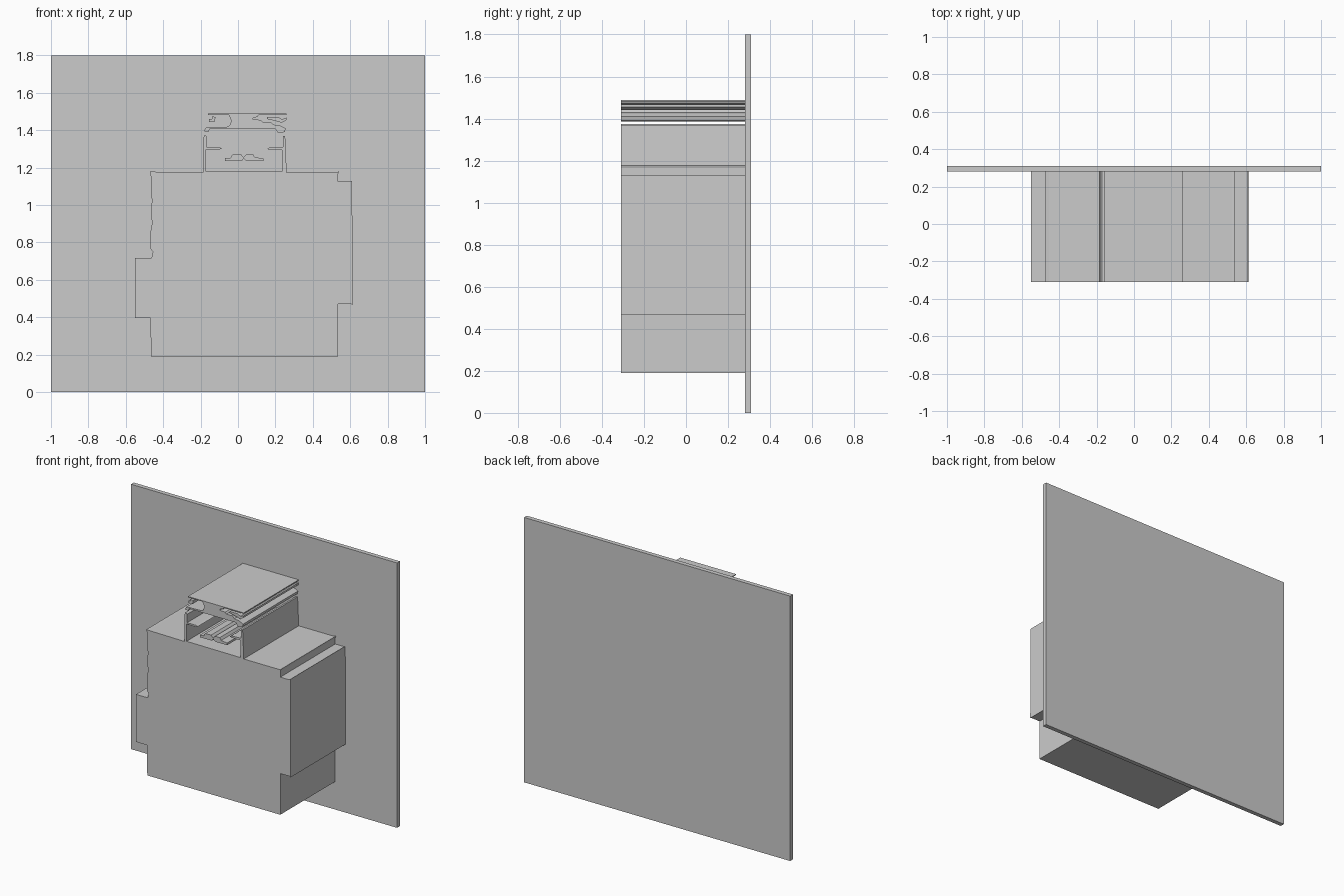
import bpy, bmesh

FRONT, BACK, PANEL_BACK = -0.31, 0.28, 0.31


def extrude_profile(name, points, y0=FRONT, y1=BACK):
    """Extrude an (x, z) outline along y."""
    bm = bmesh.new()
    face = bm.faces.new([bm.verts.new((x, y0, z)) for x, z in points])
    res = bmesh.ops.extrude_face_region(bm, geom=[face])
    verts = [g for g in res["geom"] if isinstance(g, bmesh.types.BMVert)]
    bmesh.ops.translate(bm, verts=verts, vec=(0, y1 - y0, 0))
    bmesh.ops.recalc_face_normals(bm, faces=bm.faces)
    mesh = bpy.data.meshes.new(name)
    bm.to_mesh(mesh)
    bm.free()
    obj = bpy.data.objects.new(name, mesh)
    bpy.context.collection.objects.link(obj)
    return obj


# Flat panel behind everything
extrude_profile("back_panel", [(-1, 0), (1, 0), (1, 1.8), (-1, 1.8)], BACK, PANEL_BACK)

# Main block with side ledges and the two thin upright walls with inward fins
right_side = [(0.535, 0.19), (0.535, 0.47), (0.605, 0.47), (0.613, 0.465),
              (0.61, 1.13), (0.60, 1.125), (0.535, 1.125), (0.535, 1.165),
              (0.54, 1.18), (0.525, 1.175)]
right_wall = [(0.26, 1.175), (0.255, 1.30), (0.252, 1.37), (0.24, 1.37),
              (0.24, 1.31), (0.17, 1.308), (0.155, 1.30), (0.17, 1.295),
              (0.235, 1.295), (0.235, 1.178)]
left_wall = [(-0.17, 1.18), (-0.17, 1.298), (-0.10, 1.296), (-0.085, 1.303),
             (-0.10, 1.308), (-0.165, 1.308), (-0.165, 1.365), (-0.178, 1.375),
             (-0.185, 1.36), (-0.186, 1.175)]
left_side = [(-0.455, 1.178), (-0.472, 1.18), (-0.465, 1.15), (-0.465, 1.04),
             (-0.458, 1.03), (-0.465, 0.99), (-0.46, 0.90), (-0.467, 0.86),
             (-0.467, 0.765), (-0.455, 0.75), (-0.462, 0.718), (-0.55, 0.718),
             (-0.55, 0.395), (-0.468, 0.395), (-0.465, 0.19)]
extrude_profile("main_block", right_side + right_wall + left_wall + left_side)

# Low twin rail lying between the walls
extrude_profile("inner_rail", [
    (-0.07, 1.235), (0.02, 1.235), (0.03, 1.25), (0.045, 1.235), (0.135, 1.235),
    (0.135, 1.25), (0.09, 1.255), (0.08, 1.272), (0.045, 1.272), (0.03, 1.255),
    (0.015, 1.272), (-0.03, 1.27), (-0.04, 1.252), (-0.07, 1.25)])

# Upper beam: thin top plate, central web, lower plate with turned-down lips
extrude_profile("top_beam", [
    (-0.16, 1.488), (-0.16, 1.482), (-0.05, 1.482), (-0.035, 1.45), (-0.045, 1.425),
    (-0.06, 1.418), (-0.17, 1.415), (-0.183, 1.395), (-0.16, 1.39), (-0.15, 1.407),
    (0.20, 1.407), (0.215, 1.385), (0.25, 1.39), (0.255, 1.41), (0.225, 1.425),
    (0.19, 1.43), (0.175, 1.445), (0.13, 1.445), (0.12, 1.455), (0.08, 1.458),
    (0.08, 1.465), (0.105, 1.472), (0.11, 1.482), (0.26, 1.482), (0.26, 1.488)])

# Small hooked strips under the top plate
strips = {
    "left_strip": [(-0.155, 1.445), (-0.125, 1.445), (-0.12, 1.47), (-0.14, 1.475),
                   (-0.14, 1.46), (-0.155, 1.46)],
    "right_strip": [(0.205, 1.448), (0.235, 1.44), (0.26, 1.455), (0.26, 1.468),
                    (0.235, 1.458), (0.215, 1.47), (0.155, 1.47), (0.155, 1.46)],
}
for name, points in strips.items():
    extrude_profile(name, points)
